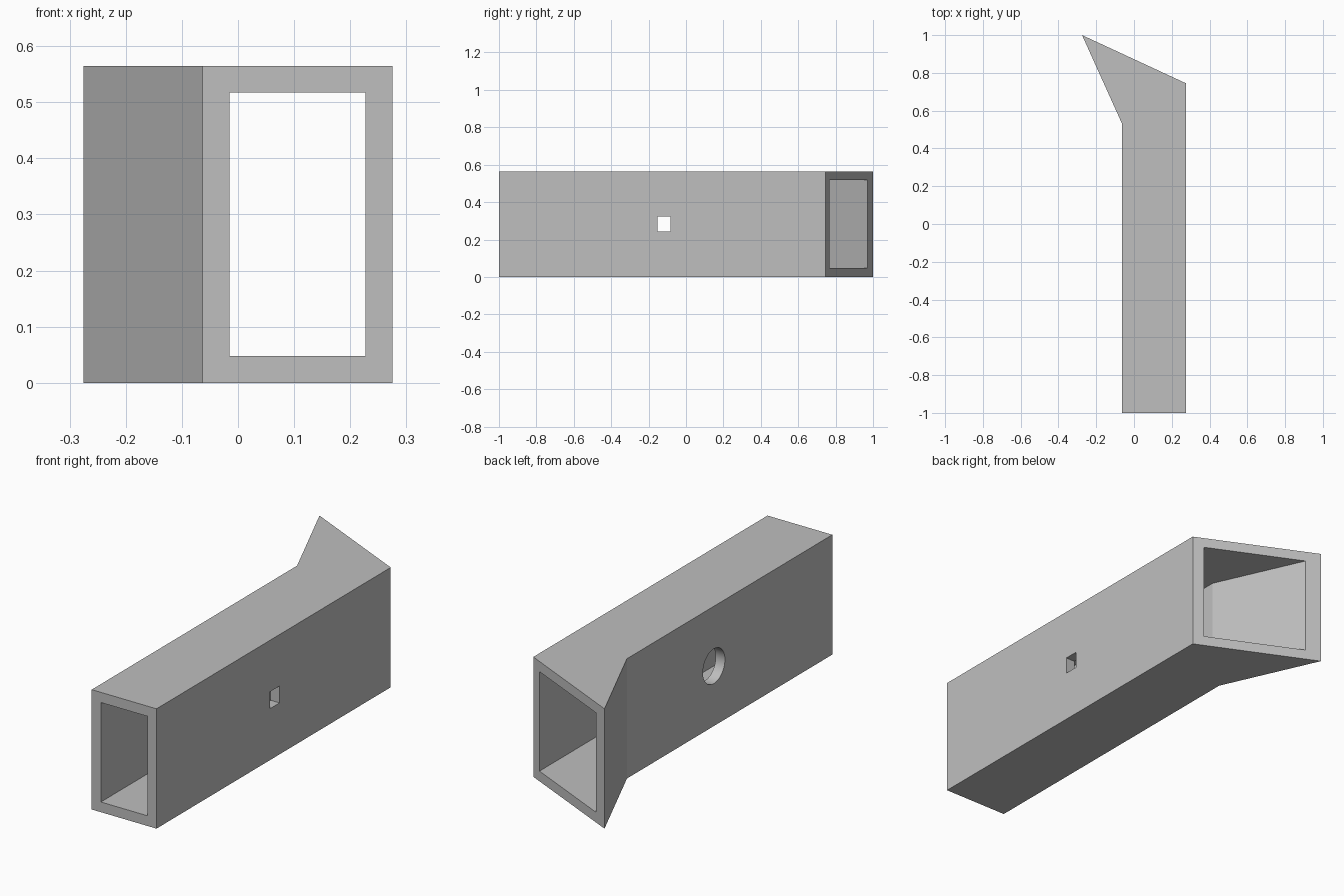
import bpy
import bmesh
import math

cube = bpy.data.objects.get("Cube")
if cube:
    bpy.data.objects.remove(cube, do_unlink=True)

HEIGHT = 0.565
WALL = 0.048
HOLE_Y, HOLE_Z = -0.118, HEIGHT / 2

grey = bpy.data.materials.new("plain grey")
grey.use_nodes = True
colour = (0.52, 0.52, 0.52, 1)
grey.diffuse_color = colour
grey.node_tree.nodes["Principled BSDF"].inputs["Base Color"].default_value = colour


def prism(name, outline, z0, z1):
    """Extrude a counter-clockwise plan outline from z0 to z1."""
    bm = bmesh.new()
    base = bm.faces.new([bm.verts.new((x, y, z0)) for x, y in outline])
    top = bmesh.ops.extrude_face_region(bm, geom=[base])["geom"]
    verts = [v for v in top if isinstance(v, bmesh.types.BMVert)]
    bmesh.ops.translate(bm, verts=verts, vec=(0, 0, z1 - z0))
    bmesh.ops.recalc_face_normals(bm, faces=bm.faces)
    mesh = bpy.data.meshes.new(name)
    bm.to_mesh(mesh)
    bm.free()
    mesh.materials.append(grey)
    obj = bpy.data.objects.new(name, mesh)
    bpy.context.collection.objects.link(obj)
    return obj


def cut(target, cutter):
    """Subtract the cutter, then discard it."""
    cutter.hide_render = True
    mod = target.modifiers.new("cut", "BOOLEAN")
    mod.operation = "DIFFERENCE"
    mod.solver = "EXACT"
    mod.object = cutter
    bpy.ops.object.select_all(action="DESELECT")
    bpy.context.view_layer.objects.active = target
    target.select_set(True)
    bpy.ops.object.modifier_apply(modifier=mod.name)
    bpy.data.objects.remove(cutter, do_unlink=True)


# Outer body: straight box section with a flared, slanted back end
body = prism("flared_duct", [(-0.063, -1), (0.275, -1), (0.275, 0.745),
                             (-0.275, 1), (-0.063, 0.53)], 0, HEIGHT)

# Hollow channel, open at both ends
cut(body, prism("channel_cutter", [(-0.015, -1.2), (0.227, -1.2), (0.227, 1.1),
                                   (-0.25, 1.06), (-0.015, 0.541)],
                WALL, HEIGHT - WALL))

# Small rectangular window in the +x wall
w, h = 0.035, 0.04
cut(body, prism("window_cutter", [(0.15, HOLE_Y - w), (0.35, HOLE_Y - w),
                                  (0.35, HOLE_Y + w), (0.15, HOLE_Y + w)],
                HOLE_Z - h, HOLE_Z + h))

# Larger round hole in the -x wall
bpy.ops.mesh.primitive_cylinder_add(vertices=48, radius=0.082, depth=0.14,
                                    location=(-0.04, HOLE_Y, HOLE_Z),
                                    rotation=(0, math.pi / 2, 0))
drill = bpy.context.object
drill.name = "round_hole_cutter"
drill.data.materials.append(grey)
cut(body, drill)

# Smooth the round hole while keeping flat walls crisp
bpy.context.view_layer.objects.active = body
body.select_set(True)
bpy.ops.object.shade_smooth_by_angle(angle=math.radians(20))
